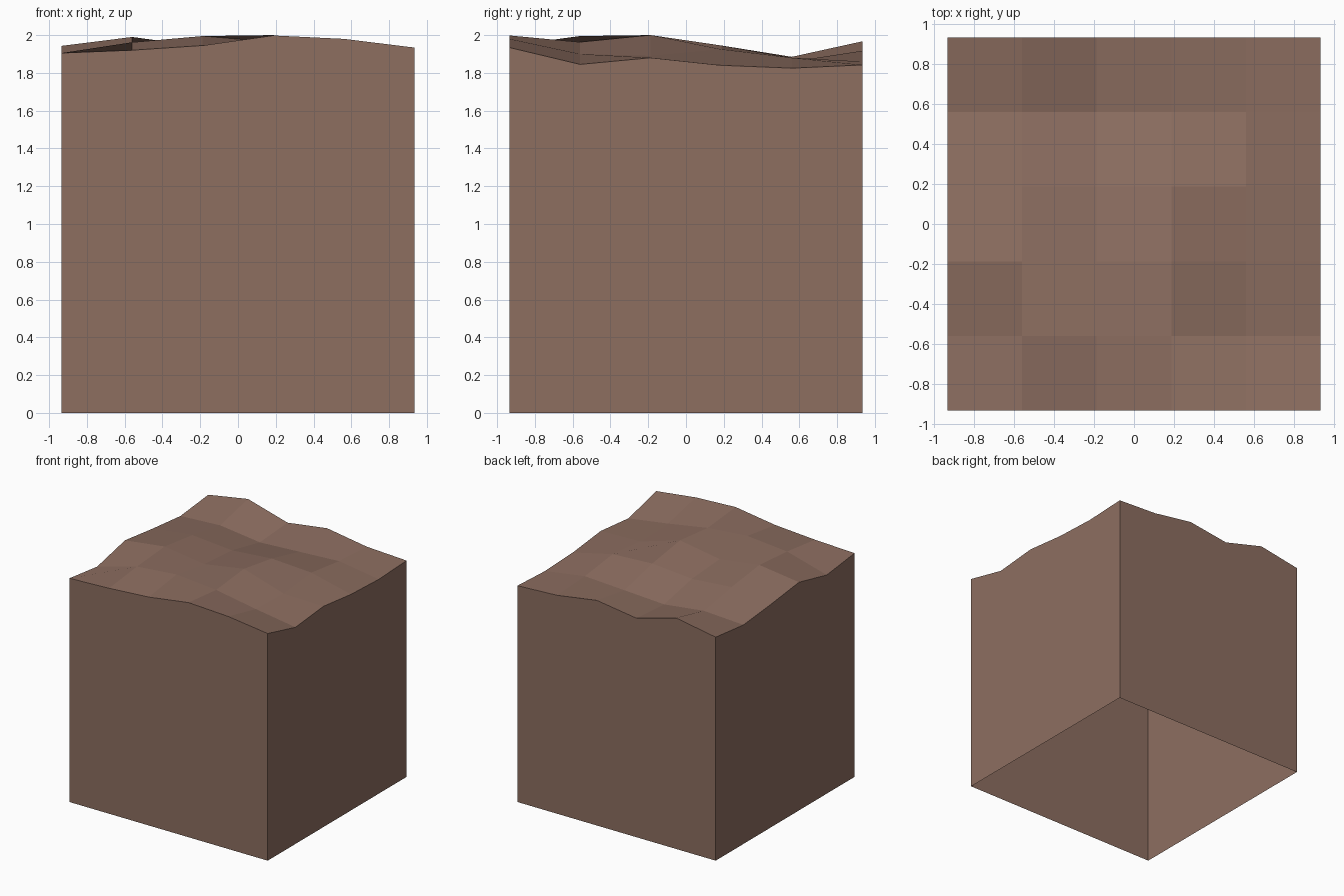
import bpy
import bmesh

HALF = 0.934   # half the width of the block
TOP = 2.0      # highest point of the ground
CELLS = 5

# Drop of each ground point below TOP, in thousandths: rows front to back, left to right
DROPS = [
    (95, 80, 55, 2, 20, 66),
    (138, 38, 5, 37, 100, 155),
    (57, 10, 60, 0, 110, 120),
    (100, 55, 85, 55, 75, 160),
    (135, 115, 160, 140, 120, 175),
    (97, 33, 135, 83, 140, 158),
]


def make_material(name, colour):
    mat = bpy.data.materials.new(name)
    mat.use_nodes = True
    mat.diffuse_color = colour
    shader = next(n for n in mat.node_tree.nodes if n.type == 'BSDF_PRINCIPLED')
    shader.inputs["Base Color"].default_value = colour
    shader.inputs["Roughness"].default_value = 0.9
    return mat


def grid_position(index):
    return HALF * (2 * index / CELLS - 1)


cube = bpy.data.objects.get("Cube")
if cube:
    bpy.data.objects.remove(cube, do_unlink=True)

earth_brown = make_material("earth brown", (0.266, 0.156, 0.118, 1))

# Uneven ground surface
bm = bmesh.new()
points = [[bm.verts.new((grid_position(col), grid_position(row), TOP - drop / 1000))
           for col, drop in enumerate(drops)]
          for row, drops in enumerate(DROPS)]
for row in range(CELLS):
    for col in range(CELLS):
        bm.faces.new((points[row][col], points[row][col + 1],
                      points[row + 1][col + 1], points[row + 1][col]))

# Side walls, dropped from the rim to an open base
rim = [edge for edge in bm.edges if edge.is_boundary]
walls = bmesh.ops.extrude_edge_only(bm, edges=rim)
for item in walls["geom"]:
    if isinstance(item, bmesh.types.BMVert):
        item.co.z = 0

bmesh.ops.recalc_face_normals(bm, faces=bm.faces)
bm.normal_update()
if bm.faces[0].normal.z < 0:
    bmesh.ops.reverse_faces(bm, faces=bm.faces)

mesh = bpy.data.meshes.new("ground_block")
bm.to_mesh(mesh)
bm.free()
mesh.materials.append(earth_brown)
block = bpy.data.objects.new("ground_block", mesh)
bpy.context.collection.objects.link(block)
